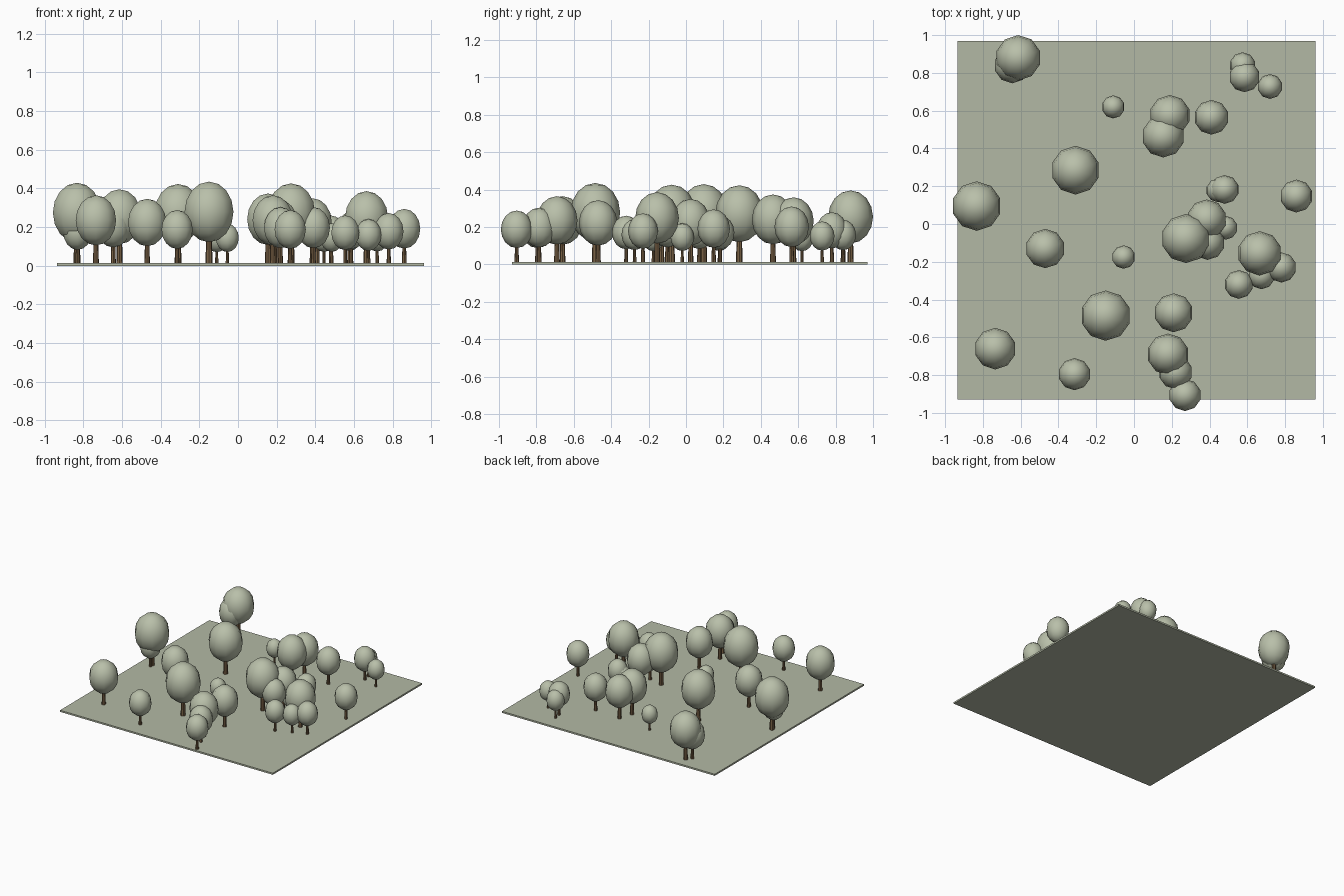
import bpy, bmesh, math
from mathutils import Matrix

if "Cube" in bpy.data.objects:
    bpy.data.objects.remove(bpy.data.objects["Cube"])


def material(name, rgb):
    m = bpy.data.materials.new(name)
    m.diffuse_color = (*rgb, 1)
    m.use_nodes = True
    m.node_tree.nodes["Principled BSDF"].inputs["Base Color"].default_value = m.diffuse_color
    return m


GRASS = material("pale_grass", (0.45, 0.485, 0.375))
LEAF = material("pale_leaf", (0.485, 0.525, 0.40))
BARK = material("brown_bark", (0.19, 0.12, 0.06))


def add_object(name, bm, mat, smooth=False):
    mesh = bpy.data.meshes.new(name)
    bm.to_mesh(mesh)
    bm.free()
    mesh.materials.append(mat)
    for p in mesh.polygons:
        p.use_smooth = smooth
    ob = bpy.data.objects.new(name, mesh)
    bpy.context.collection.objects.link(ob)
    return ob


# Thin square ground plate
GROUND_TOP = 0.013
bm = bmesh.new()
bmesh.ops.create_cube(bm, size=1, matrix=Matrix.Translation((0.013, 0.02, GROUND_TOP / 2))
                      @ Matrix.Diagonal((1.897, 1.90, GROUND_TOP, 1)))
add_object("ground", bm, GRASS)


# One tree: tapered trunk and egg-shaped crown, all sized by crown radius
def tree(i, x, y, r):
    half = 1.18 * r
    centre = 0.027 + 1.89 * r
    trunk_top = centre - 0.6 * half
    height = trunk_top - GROUND_TOP
    bm = bmesh.new()
    bmesh.ops.create_cone(bm, cap_ends=True, segments=8, radius1=0.14 * r, radius2=0.10 * r,
                          depth=height,
                          matrix=Matrix.Translation((x, y, GROUND_TOP + height / 2)))
    add_object(f"trunk_{i}", bm, BARK)
    bm = bmesh.new()
    bmesh.ops.create_uvsphere(bm, u_segments=10, v_segments=8, radius=1,
                              matrix=Matrix.Translation((x, y, centre))
                              @ Matrix.Diagonal((r, r, half, 1)))
    add_object(f"crown_{i}", bm, LEAF, smooth=True)


# Tree positions and crown radii
TREES = [
    (-.613, .88, .12), (-.645, .84, .095), (-.11, .62, .061), (-.31, .285, .129),
    (-.833, .095, .131), (-.83, .07, .078), (-.47, -.13, .104), (-.055, -.175, .062),
    (-.15, -.485, .133), (-.735, -.66, .11), (-.315, -.795, .085), (.21, -.47, .103),
    (.18, -.69, .11), (.22, -.785, .09), (.27, -.905, .085), (.19, .575, .108),
    (.155, .465, .113), (.41, .565, .092), (.575, .84, .069), (.585, .78, .082),
    (.72, .728, .066), (.86, .148, .087), (.48, .183, .076), (.445, .178, .063),
    (.385, .025, .105), (.485, -.02, .063), (.275, -.077, .13), (.39, -.1, .09),
    (.665, -.155, .117), (.78, -.23, .08), (.675, -.275, .07), (.555, -.32, .076),
]
for i, t in enumerate(TREES, 1):
    tree(i, *t)
